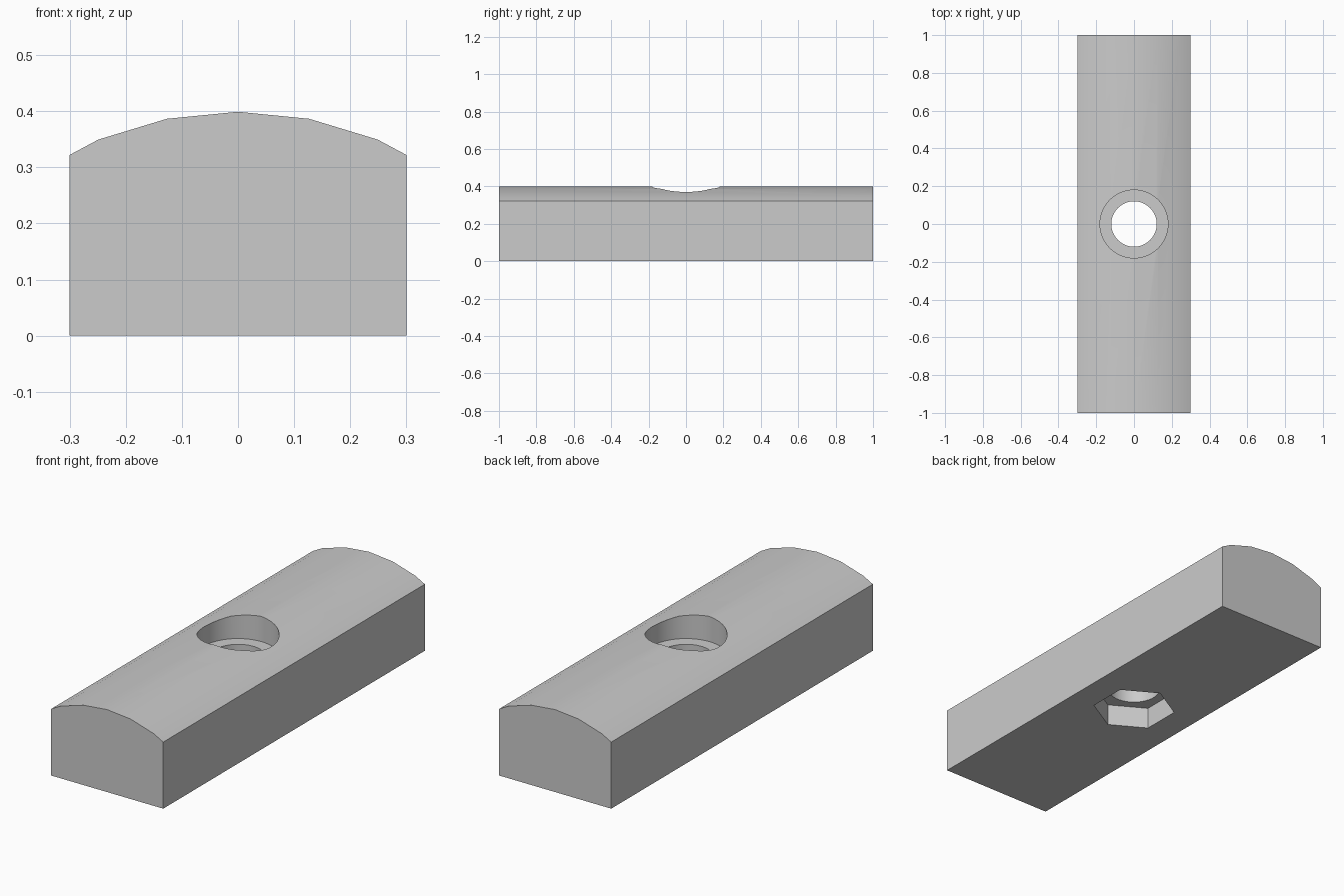
import bpy
import bmesh
from math import radians, sin, cos

if "Cube" in bpy.data.objects:
    bpy.data.objects.remove(bpy.data.objects["Cube"], do_unlink=True)

LENGTH, HALF_WIDTH, HEIGHT, CROWN_RADIUS = 2.0, 0.3, 0.399, 0.65

grey = bpy.data.materials.new("plain grey")
grey.use_nodes = True
grey.diffuse_color = (0.6, 0.6, 0.6, 1)
grey.node_tree.nodes["Principled BSDF"].inputs["Base Color"].default_value = grey.diffuse_color


def add_mesh(name, bm):
    bmesh.ops.recalc_face_normals(bm, faces=bm.faces)
    mesh = bpy.data.meshes.new(name)
    bm.to_mesh(mesh)
    bm.free()
    mesh.materials.append(grey)
    obj = bpy.data.objects.new(name, mesh)
    bpy.context.collection.objects.link(obj)
    return obj


# Bar: a rectangular section with a faceted crown, extruded along y
def crown_point(step):
    angle = radians(11.25 * step)
    return CROWN_RADIUS * sin(angle), HEIGHT - CROWN_RADIUS * (1 - cos(angle))


crown = [crown_point(step) for step in range(-2, 3)]
(x1, z1), (x2, z2) = crown_point(2), crown_point(3)
edge_z = z1 + (z2 - z1) * (HALF_WIDTH - x1) / (x2 - x1)
section = [(-HALF_WIDTH, 0), (-HALF_WIDTH, edge_z), *crown,
           (HALF_WIDTH, edge_z), (HALF_WIDTH, 0)]
bm = bmesh.new()
end = bm.faces.new([bm.verts.new((x, -LENGTH / 2, z)) for x, z in section])
extruded = bmesh.ops.extrude_face_region(bm, geom=[end], use_keep_orig=True)
moved = [v for v in extruded["geom"] if isinstance(v, bmesh.types.BMVert)]
bmesh.ops.translate(bm, verts=moved, vec=(0, LENGTH, 0))
bar = add_mesh("bar", bm)


def cut(name, sides, radius, bottom, top):
    """Cut an upright prism out of the bar."""
    bm = bmesh.new()
    bmesh.ops.create_cone(bm, cap_ends=True, segments=sides, radius1=radius,
                          radius2=radius, depth=top - bottom)
    bmesh.ops.translate(bm, verts=bm.verts, vec=(0, 0, (bottom + top) / 2))
    cutter = add_mesh(name, bm)
    cutter.hide_render = True
    boolean = bar.modifiers.new(name, "BOOLEAN")
    boolean.operation, boolean.solver, boolean.object = "DIFFERENCE", "EXACT", cutter
    bpy.context.view_layer.objects.active = bar
    bpy.ops.object.modifier_apply(modifier=boolean.name)
    bpy.data.objects.remove(cutter, do_unlink=True)


# Through hole, screw head recess above and hexagonal nut pocket below
cut("through_hole", 64, 0.12, -0.1, 0.5)
cut("head_recess", 64, 0.18, 0.277, 0.5)
cut("nut_pocket", 6, 0.19, -0.1, 0.106)

# Smooth crown and bores, crisp edges elsewhere
bpy.ops.object.select_all(action="DESELECT")
bar.select_set(True)
bpy.context.view_layer.objects.active = bar
bpy.ops.object.shade_smooth_by_angle(angle=radians(25))
